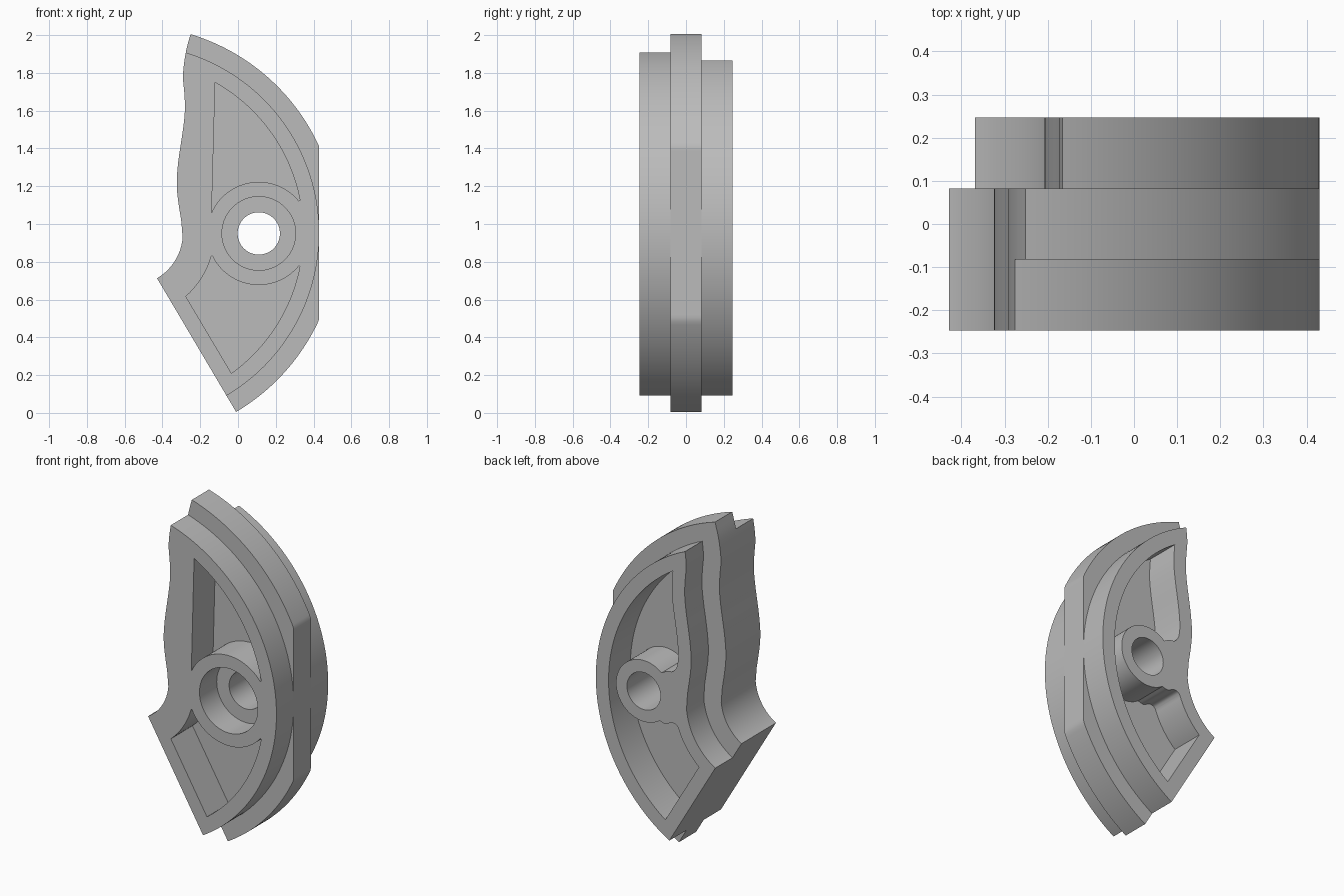
import bpy, bmesh
from math import sin, cos, atan2, radians, hypot
from mathutils import Vector

cube = bpy.data.objects.get("Cube")
if cube:
    bpy.data.objects.remove(cube, do_unlink=True)

mat = bpy.data.materials.new("plain_grey")
mat.use_nodes = True
grey = (0.5, 0.5, 0.5, 1)
mat.diffuse_color = grey
mat.node_tree.nodes["Principled BSDF"].inputs["Base Color"].default_value = grey

SWEEP = (-0.57, 0.952)   # centre of the rim arcs
HUB = (0.11, 0.95)       # centre of the bore
FLAT_X = 0.43            # flat on the outer rim
LOW = -59.4              # angle of the straight lower end
WAVE = [(-0.30, 1.013), (-0.323, 1.18), (-0.318, 1.315), (-0.29, 1.51), (-0.281, 1.61),
        (-0.284, 1.69), (-0.291, 1.79), (-0.276, 1.91), (-0.25, 2.01), (-0.23, 2.08)]


def arc(centre, r, a0, a1, n=48):
    angles = [radians(a0 + (a1 - a0) * i / n) for i in range(n + 1)]
    return [(centre[0] + r * cos(a), centre[1] + r * sin(a)) for a in angles]


def circle(r):
    return arc(HUB, r, 0, 360, 64)[:-1]


def smooth(points, steps=8):
    """Catmull-Rom curve through the points."""
    p = [Vector(q) for q in [points[0], *points, points[-1]]]
    out = []
    for a, b, c, d in zip(p, p[1:], p[2:], p[3:]):
        for i in range(steps):
            t = i / steps
            q = b * 2 + (c - a) * t + (a * 2 - b * 5 + c * 4 - d) * t**2
            q += (b * 3 - a - c * 3 + d) * t**3
            out.append(tuple(q / 2))
    return out + [tuple(points[-1])]


def radius(p):
    return hypot(p[0] - SWEEP[0], p[1] - SWEEP[1])


def left_edge(points, limit):
    """Upward path cut off where it meets the arc of the given radius."""
    out = []
    for p in points:
        if radius(p) >= limit:
            q = out[-1]
            t = (limit - radius(q)) / (radius(p) - radius(q))
            out.append((q[0] + (p[0] - q[0]) * t, q[1] + (p[1] - q[1]) * t))
            break
        out.append(p)
    return out


def top_angle(p):
    return atan2(p[1] - SWEEP[1], p[0] - SWEEP[0]) * 180 / 3.14159265


def outline(r, shift):
    """Sector with a wavy left edge moved inward by shift."""
    inner = arc(SWEEP, 0.278 + shift, LOW, -5, 20)
    left = left_edge(inner + smooth([(x + shift, z) for x, z in WAVE]), r)
    rim = arc(SWEEP, r, LOW, top_angle(left[-1]), 120)
    return [(min(x, FLAT_X), z) for x, z in rim[:-1]] + left[::-1]


def slab(name, y0, y1, loops):
    """Extrude an outline with holes between two depths."""
    curve = bpy.data.curves.new(name, 'CURVE')
    curve.dimensions = '2D'
    curve.fill_mode = 'BOTH'
    curve.extrude = (y1 - y0) / 2
    for loop in loops:
        spline = curve.splines.new('POLY')
        spline.points.add(len(loop) - 1)
        for point, (x, z) in zip(spline.points, loop):
            point.co = (x, z, 0, 1)
        spline.use_cyclic_u = True
    helper = bpy.data.objects.new(name + "_profile", curve)
    bpy.context.collection.objects.link(helper)
    bpy.context.view_layer.update()
    graph = bpy.context.evaluated_depsgraph_get()
    mesh = bpy.data.meshes.new_from_object(helper.evaluated_get(graph))
    bpy.data.objects.remove(helper, do_unlink=True)
    bm = bmesh.new()
    bm.from_mesh(mesh)
    bmesh.ops.remove_doubles(bm, verts=bm.verts, dist=0.0002)
    for v in bm.verts:
        x, z, d = v.co
        v.co = (x, (y0 + y1) / 2 - d, z)
    bmesh.ops.recalc_face_normals(bm, faces=bm.faces)
    bm.to_mesh(mesh)
    bm.free()
    mesh.materials.clear()
    mesh.materials.append(mat)
    obj = bpy.data.objects.new(name, mesh)
    bpy.context.collection.objects.link(obj)
    bpy.ops.object.select_all(action='DESELECT')
    obj.select_set(True)
    bpy.context.view_layer.objects.active = obj
    bpy.ops.object.shade_smooth_by_angle(angle=radians(25))


# Front pockets, above and below the hub
upper = arc(SWEEP, 0.915, 11, 60.6) + arc(HUB, 0.273, 156, 39)
lower = (arc(SWEEP, 0.915, -54.2, -11.2) + arc(HUB, 0.273, -39, -154)
         + arc(SWEEP, 0.446, -16, -48.8, 16))

# Back pocket wrapping around the hub, with a filleted neck to the left rim
wave_side = [p for p in smooth([(x + 0.203, z) for x, z in WAVE]) if p[1] > 1.2]
wave_side = left_edge(wave_side, 0.915)
boss = arc(HUB, 0.185, 130, -125)
neck_top = smooth([wave_side[0], (-0.112, 1.155), (-0.085, 1.12), (-0.045, 1.11), boss[0]], 5)
web_arc = arc(SWEEP, 0.478, -20, -49.5, 16)
neck_low = smooth([boss[-1], (-0.035, 0.79), (-0.075, 0.808), (-0.105, 0.805), web_arc[0]], 5)
back_pocket = (arc(SWEEP, 0.915, -54.2, top_angle(wave_side[-1]), 90)[:-1]
               + wave_side[::-1] + neck_top[1:-1] + boss + neck_low[1:-1] + web_arc)

# Stacked layers from front to back
wide, front, back = outline(1.1, 0), outline(1.0, 0), outline(1.0, 0.117)
bore = circle(0.112)
slab("front_rim", -0.247, -0.082, [front, upper, lower, circle(0.195)])
slab("flange_front", -0.082, -0.04, [wide, upper, lower, bore])
slab("web", -0.04, 0.04, [wide, bore])
slab("flange_back", 0.04, 0.082, [wide, back_pocket, bore])
slab("back_rim", 0.082, 0.247, [back, back_pocket, bore])
